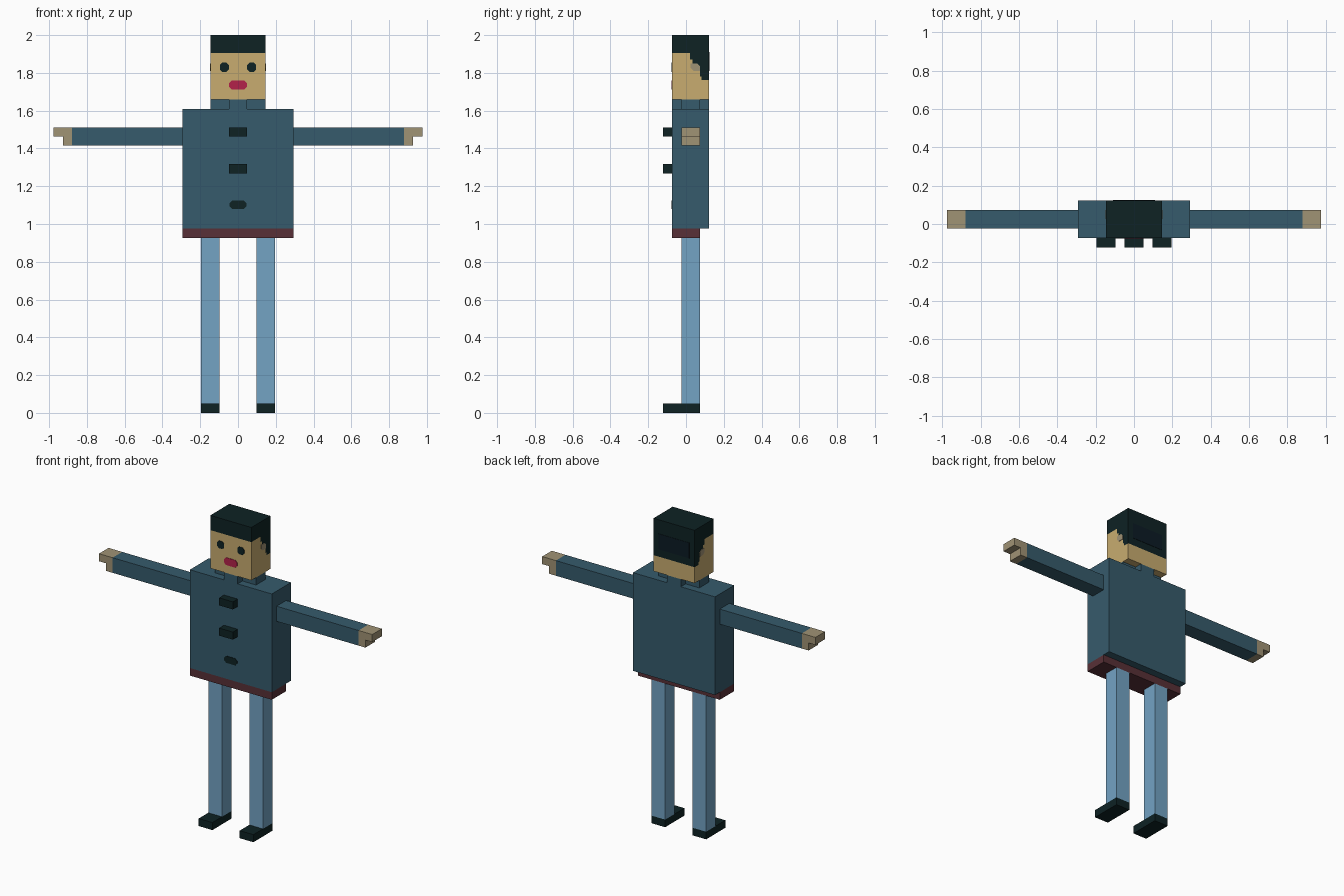
import bpy, bmesh
from mathutils import Vector

if "Cube" in bpy.data.objects:
    bpy.data.objects.remove(bpy.data.objects["Cube"])

U = 2 / 41  # block grid unit


def material(name, rgb):
    lin = [(c / 255 / 12.92) if c < 10 else ((c / 255 + 0.055) / 1.055) ** 2.4 for c in rgb]
    m = bpy.data.materials.new(name)
    m.diffuse_color = (*lin, 1)
    m.use_nodes = True
    m.node_tree.nodes["Principled BSDF"].inputs["Base Color"].default_value = m.diffuse_color
    return m


TEAL = material("jacket_teal", (54, 91, 108))
SKIN = material("face_skin", (200, 172, 112))
HAND = material("hand_skin", (160, 147, 117))
BLACK = material("dark_green_black", (14, 34, 36))
NAVY = material("hair_navy", (11, 26, 36))
BLUE = material("trouser_blue", (115, 163, 196))
MAROON = material("hem_maroon", (88, 48, 55))
RED = material("lip_red", (180, 34, 74))


def prism(name, base, push, mat):
    """Extrude a flat polygon along a vector."""
    bm = bmesh.new()
    face = bm.faces.new([bm.verts.new(p) for p in base])
    ext = bmesh.ops.extrude_face_region(bm, geom=[face], use_keep_orig=True)
    bmesh.ops.translate(bm, vec=Vector(push),
                        verts=[v for v in ext["geom"] if isinstance(v, bmesh.types.BMVert)])
    bmesh.ops.recalc_face_normals(bm, faces=bm.faces[:])
    mesh = bpy.data.meshes.new(name)
    bm.to_mesh(mesh)
    bm.free()
    mesh.materials.append(mat)
    ob = bpy.data.objects.new(name, mesh)
    bpy.context.collection.objects.link(ob)
    return ob


def box(name, x0, x1, y0, y1, z0, z1, mat):
    """Box given in grid units."""
    base = [(x * U, y * U, z0 * U) for x, y in ((x0, y0), (x1, y0), (x1, y1), (x0, y1))]
    return prism(name, base, (0, 0, (z1 - z0) * U), mat)


def front_spot(name, cx, cz, hw, hh, cut, mat):
    """Thin plate with clipped corners painted on the front."""
    pts = [(hw, -hh + cut), (hw, hh - cut), (hw - cut, hh), (-hw + cut, hh),
           (-hw, hh - cut), (-hw, -hh + cut), (-hw + cut, -hh), (hw - cut, -hh)]
    y = -1.5 * U
    return prism(name, [(cx + x, y, cz + z) for x, z in pts], (0, -0.003, 0), mat)


# Jacket body and hem
box("torso", -6, 6, -1.5, 2.5, 20, 33, TEAL)
box("jacket_hem", -6, 6, -1.5, 1.5, 19, 20, MAROON)

# Cross-shaped collar
box("collar_lengthwise", -1, 1, -1.5, 2.5, 33, 34, TEAL)

# Mirrored limbs and collar sides
for side, s in (("left", -1), ("right", 1)):
    box(side + "_collar", s * 1, s * 3, -0.5, 1.5, 33, 34, TEAL)
    box(side + "_arm", s * 6, s * 18, -0.5, 1.5, 29, 31, TEAL)
    box(side + "_palm", s * 18, s * 19, -0.5, 1.5, 29, 31, HAND)
    box(side + "_fingers", s * 19, s * 20, -0.5, 1.5, 30, 31, HAND)
    box(side + "_leg", s * 2, s * 4, -0.5, 1.5, 1, 19, BLUE)
    box(side + "_shoe", s * 2, s * 4, -2.5, 1.5, 0, 1, BLACK)
    front_spot(side + "_eye", s * 0.072, 1.83, 0.024, 0.024, 0.012, BLACK)
    # Ear plate on the side of the head
    ear = [(0.025, 1.85), (0.06, 1.85), (0.073, 1.835), (0.073, 1.81),
           (0.04, 1.81), (0.025, 1.825)]
    prism(side + "_ear", [(s * 3 * U, y, z) for y, z in ear], (s * 0.003, 0, 0), HAND)

# Head and hair share a stepped side line
line = [(-1.5 * U, 1.905), (0.02, 1.905), (0.02, 1.87), (0.035, 1.87), (0.035, 1.85),
        (0.06, 1.85), (0.06, 1.835), (0.073, 1.835), (0.073, 1.78), (0.083, 1.78),
        (0.083, 1.762), (2.5 * U, 1.762)]
face_profile = line + [(2.5 * U, 34 * U), (-1.5 * U, 34 * U)]
hair_profile = line + [(2.5 * U, 2.0), (-1.5 * U, 2.0)]
for name, profile, mat in (("head", face_profile, SKIN), ("hair", hair_profile, BLACK)):
    prism(name, [(-3 * U, y, z) for y, z in profile], (6 * U, 0, 0), mat)

# Darker patch on the back of the hair
prism("hair_back_patch", [(x, 2.5 * U, z) for x, z in
      ((-0.11, 1.81), (0.11, 1.81), (0.11, 1.91), (-0.11, 1.91))], (0, 0.002, 0), NAVY)

# Mouth and buttons
front_spot("mouth", 0, 1.735, 0.047, 0.024, 0.014, RED)
front_spot("lower_button", 0, 1.102, 0.046, 0.022, 0.014, BLACK)
box("middle_button", -1, 1, -2.5, -1.5, 26, 27, BLACK)
box("upper_button", -1, 1, -2.5, -1.5, 30, 31, BLACK)
